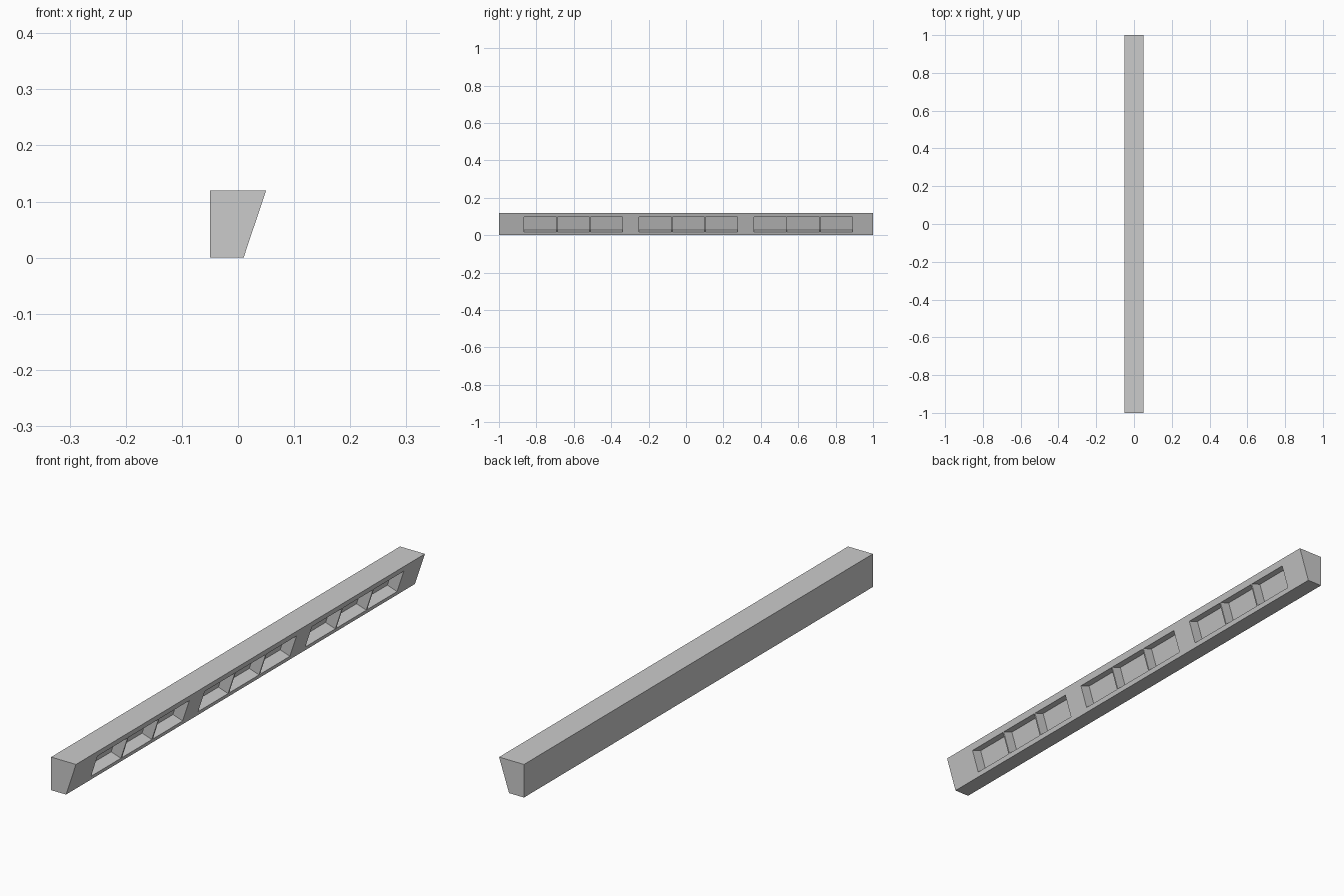
import bpy
import bmesh
from mathutils import Vector

cube = bpy.data.objects.get("Cube")
if cube:
    bpy.data.objects.remove(cube, do_unlink=True)

# Plain grey material
GREY = (0.6, 0.6, 0.6, 1.0)
mat = bpy.data.materials.new("plain_grey")
mat.use_nodes = True
mat.diffuse_color = GREY
mat.node_tree.nodes["Principled BSDF"].inputs["Base Color"].default_value = GREY

# Recess layout: three groups of three along the beam
WIDTH, PITCH, GROUP_PITCH, START = 0.172, 0.177, 0.6145, -0.865
LOW, HIGH, DEPTH = 0.016, 0.097, 0.041
spans = []
for group in range(3):
    for i in range(3):
        y = START + group * GROUP_PITCH + i * PITCH
        spans.append((y, y + WIDTH))

# Beam: tapered cross-section swept along y
bm = bmesh.new()
profile = [(-0.05, 0), (0.01, 0), (0.05, 0.12), (-0.05, 0.12)]
end = bm.faces.new([bm.verts.new((x, -1, z)) for x, z in profile])
swept = bmesh.ops.extrude_face_region(bm, geom=[end], use_keep_orig=True)
bmesh.ops.translate(bm, vec=(0, 2, 0),
                    verts=[v for v in swept["geom"] if isinstance(v, bmesh.types.BMVert)])
bmesh.ops.recalc_face_normals(bm, faces=bm.faces[:])


def sloped_faces():
    bm.normal_update()
    return [f for f in bm.faces if f.normal.x > 0.5]


def cut(point, normal, faces):
    edges = {e for f in faces for e in f.edges}
    verts = {v for f in faces for v in f.verts}
    bmesh.ops.bisect_plane(bm, geom=list(verts) + list(edges) + faces, dist=1e-5,
                           plane_co=Vector(point), plane_no=Vector(normal))


# Cut the sloped side into strips, then cut the middle strip at each recess
for z in (LOW, HIGH):
    cut((0, 0, z), (0, 0, 1), sloped_faces())
for span in spans:
    for y in span:
        middle = [f for f in sloped_faces() if LOW < f.calc_center_median().z < HIGH]
        cut((0, y, 0), (0, 1, 0), middle)

# Sink each recess square to the sloped side
pockets = []
for f in sloped_faces():
    c = f.calc_center_median()
    if LOW < c.z < HIGH and any(a < c.y < b for a, b in spans):
        pockets.append(f)
bmesh.ops.inset_individual(bm, faces=pockets, thickness=0, depth=-DEPTH,
                           use_even_offset=False)

mesh = bpy.data.meshes.new("recessed_beam")
bm.to_mesh(mesh)
bm.free()
mesh.materials.append(mat)
beam = bpy.data.objects.new("recessed_beam", mesh)
bpy.context.collection.objects.link(beam)
